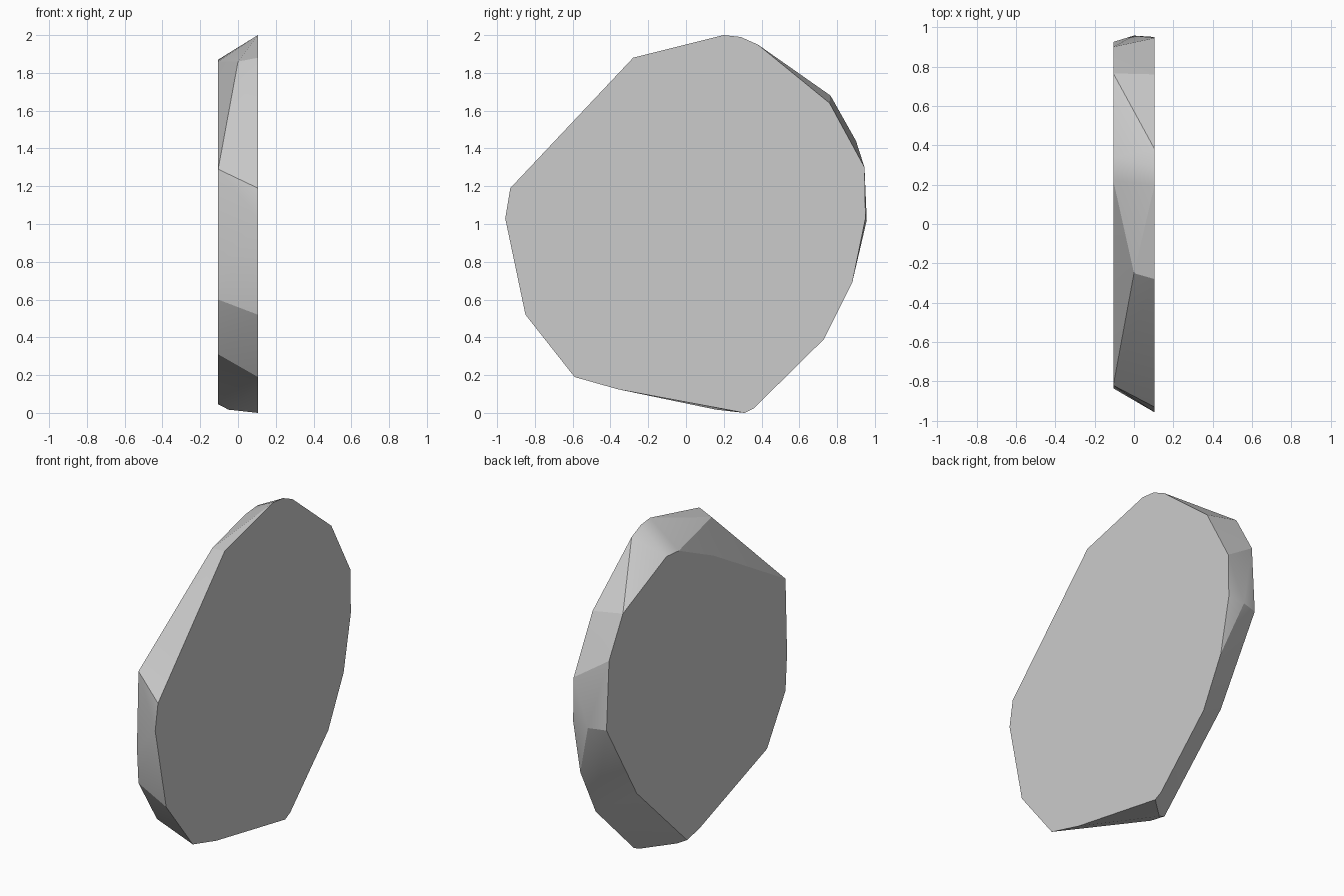
import bpy, bmesh, math

if "Cube" in bpy.data.objects:
    bpy.data.objects.remove(bpy.data.objects["Cube"])

HALF = 0.105  # half the slab thickness

# Outlines as (y, z): right face, left face
right_face = [(0.20, 2.0), (0.29, 1.99), (0.38, 1.95), (0.76, 1.64), (0.945, 1.30),
              (0.95, 1.03), (0.88, 0.69), (0.73, 0.39), (0.36, 0.025), (0.31, 0.0),
              (-0.36, 0.125), (-0.59, 0.19), (-0.85, 0.52), (-0.957, 1.03),
              (-0.93, 1.19), (-0.28, 1.88)]
left_face = [(0.34, 1.87), (0.22, 1.86), (-0.12, 1.70), (-0.82, 1.29), (-0.835, 0.82),
             (-0.82, 0.60), (-0.64, 0.31), (0.02, 0.07), (0.14, 0.045), (0.63, 0.52),
             (0.925, 1.02), (0.90, 1.44), (0.765, 1.68)]
# Extra corners on the chipped rim, as (x, y, z)
rim = [(0.0, -0.25, 1.86), (0.0, 0.957, 1.02), (-0.05, 0.16, 0.017)]

# Stone slab: convex hull between the two faces
bm = bmesh.new()
for x, outline in ((HALF, right_face), (-HALF, left_face)):
    for y, z in outline:
        bm.verts.new((x, y, z))
for p in rim:
    bm.verts.new(p)
bmesh.ops.convex_hull(bm, input=bm.verts)
bmesh.ops.delete(bm, geom=[v for v in bm.verts if not v.link_faces], context='VERTS')
bmesh.ops.dissolve_limit(bm, angle_limit=math.radians(1), verts=bm.verts, edges=bm.edges)
bmesh.ops.recalc_face_normals(bm, faces=bm.faces)

mesh = bpy.data.meshes.new("stone_slab")
bm.to_mesh(mesh)
bm.free()
slab = bpy.data.objects.new("stone_slab", mesh)
bpy.context.collection.objects.link(slab)

# Soft shading across the shallow rim facets only
bpy.context.view_layer.objects.active = slab
slab.select_set(True)
bpy.ops.object.shade_smooth_by_angle(angle=math.radians(20))
